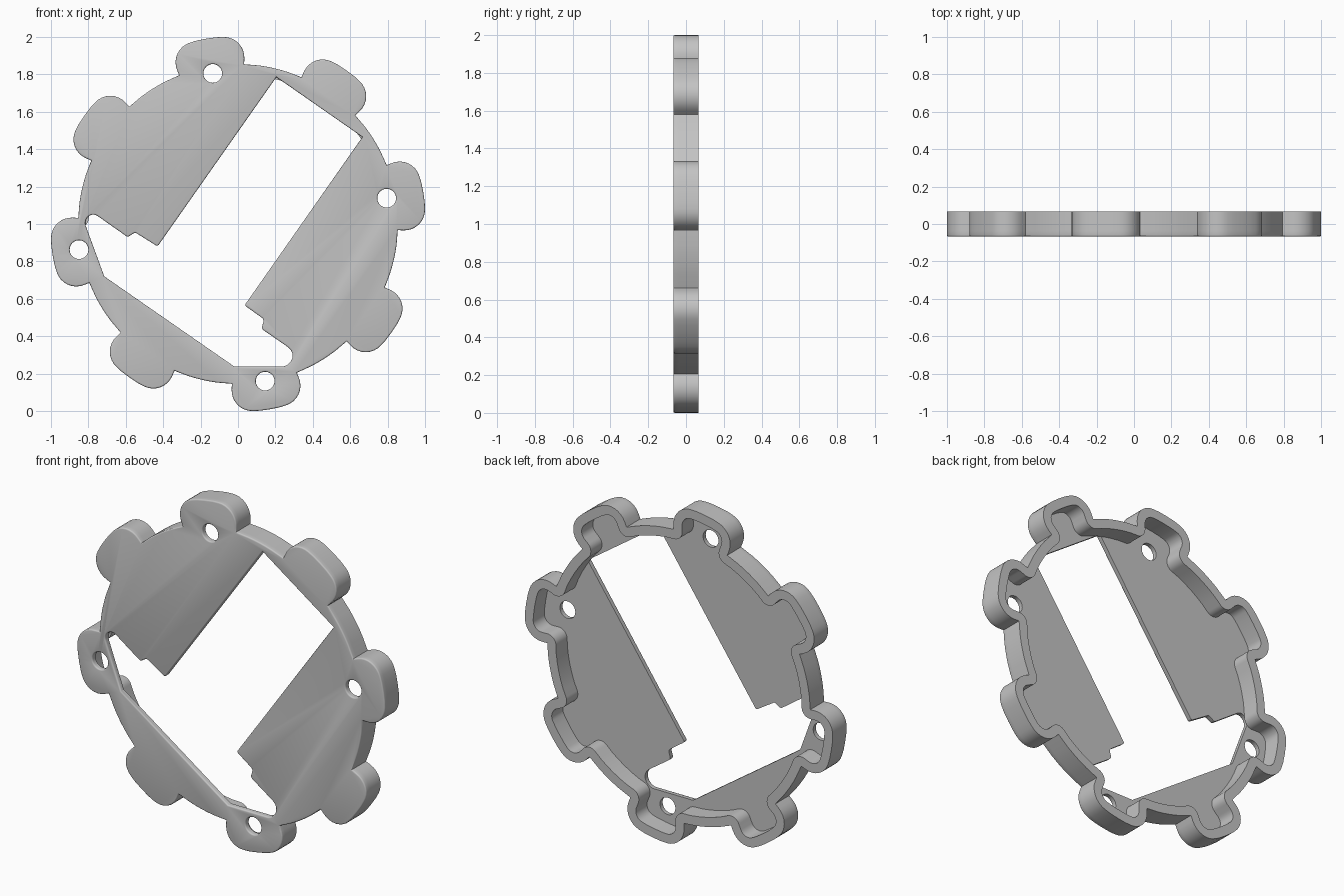
import bpy, bmesh
from math import radians, sin, cos, asin, tan, pi
from mathutils import Vector

if "Cube" in bpy.data.objects:
    bpy.data.objects.remove(bpy.data.objects["Cube"])

FRONT, BACK, PLATE = -0.067, 0.067, 0.03
DISC_R, LOBE_R, WALL = 0.855, 1.005, 0.055
LOBE_HALF, FIRST_LOBE = radians(11.9), radians(9.7)

grey = bpy.data.materials.new("plain grey")
grey.use_nodes = True
colour = (0.55, 0.55, 0.55, 1)
grey.diffuse_color = colour
grey.node_tree.nodes["Principled BSDF"].inputs["Base Color"].default_value = colour


def polar(r, a):
    return Vector((r * cos(a), r * sin(a)))


def rounded(corners, steps=8):
    """Closed outline from (point, radius) corners, each rounded by an arc."""
    out = []
    for i, (p, r) in enumerate(corners):
        if r == 0:
            out.append(p)
            continue
        a = (corners[i - 1][0] - p).normalized()
        b = (corners[(i + 1) % len(corners)][0] - p).normalized()
        half = a.angle(b) / 2
        centre = p + (a + b).normalized() * (r / sin(half))
        start = (p + a * (r / tan(half)) - centre).normalized()
        end = (p + b * (r / tan(half)) - centre).normalized()
        for k in range(steps + 1):
            out.append(centre + start.slerp(end, k / steps).normalized() * r)
    return out


def lobed_outline(inset):
    """Disc with eight rounded lobes, moved inwards by inset."""
    disc, lobe = DISC_R - inset, LOBE_R - inset
    base = LOBE_HALF - asin(inset / disc)
    tip = LOBE_HALF - asin(inset / lobe)
    corners = []
    for k in range(8):
        mid = FIRST_LOBE + k * pi / 4
        corners.append((polar(disc, mid - base), inset))
        corners.append((polar(lobe, mid - tip), 0.11 - inset))
        corners += [(polar(lobe, mid + radians(d)), 0) for d in (-3, 0, 3)]
        corners.append((polar(lobe, mid + tip), 0.11 - inset))
        corners.append((polar(disc, mid + base), inset))
        gap = pi / 4 - 2 * base
        corners += [(polar(disc, mid + base + gap * t / 8), 0) for t in range(2, 7)]
    return rounded(corners)


def slab(name, loops, y0, y1, bevel=0):
    """Fill the outlines (inner ones become holes) and extrude from y0 to y1."""
    bm = bmesh.new()
    for loop in loops:
        vs = [bm.verts.new((p.x, y0, p.y + 1)) for p in loop]
        for i, v in enumerate(vs):
            bm.edges.new((vs[i - 1], v))
    bmesh.ops.triangle_fill(bm, edges=bm.edges[:], use_beauty=True)
    new = bmesh.ops.extrude_face_region(bm, geom=bm.faces[:], use_keep_orig=True)["geom"]
    bmesh.ops.translate(bm, vec=(0, y1 - y0, 0),
                        verts=[g for g in new if isinstance(g, bmesh.types.BMVert)])
    bmesh.ops.recalc_face_normals(bm, faces=bm.faces[:])
    if bevel:
        # Merge the flat triangles, then soften the front rim
        bmesh.ops.dissolve_limit(bm, angle_limit=0.001, verts=[], edges=[
            e for e in bm.edges if e.calc_face_angle(1) < 0.001])
        rim = [e for e in bm.edges if all(abs(v.co.y - y0) < 1e-5 for v in e.verts)
               and e.calc_face_angle(0) > 1]
        bmesh.ops.bevel(bm, geom=rim, offset=bevel, segments=3, profile=0.5,
                        affect='EDGES', clamp_overlap=True)
    mesh = bpy.data.meshes.new(name)
    bm.to_mesh(mesh)
    bm.free()
    mesh.materials.append(grey)
    obj = bpy.data.objects.new(name, mesh)
    bpy.context.collection.objects.link(obj)
    bpy.context.view_layer.objects.active = obj
    obj.select_set(True)
    bpy.ops.object.shade_smooth_by_angle(angle=radians(35))
    obj.select_set(False)


# Tilted window with a wide foot, relative to the disc centre: x, z, corner radius
window = rounded([(Vector((x, z)), r) for x, z, r in (
    (0.205, 0.785, 0), (0.665, 0.465, 0), (0.035, -0.435, 0.012),
    (0.14, -0.51, 0.02), (0.125, -0.56, 0.02), (0.335, -0.705, 0.055),
    (0.25, -0.762, 0.05), (-0.02, -0.762, 0), (-0.715, -0.28, 0),
    (-0.825, 0.02, 0.045), (-0.775, 0.06, 0.04), (-0.59, -0.07, 0.015),
    (-0.55, -0.045, 0.015), (-0.43, -0.12, 0.012))], 5)

# Screw holes in every second lobe
holes = [[Vector((x, z)) + polar(0.05, 2 * pi * k / 32) for k in range(32)]
         for x, z in ((-0.135, 0.805), (0.795, 0.138), (0.145, -0.84), (-0.85, -0.137))]

# Thin front plate and the rim wall behind it
outer = lobed_outline(0)
slab("front_plate", [outer, window] + holes, FRONT, FRONT + PLATE, 0.01)
slab("rim_wall", [outer, lobed_outline(WALL)], FRONT + PLATE, BACK)
